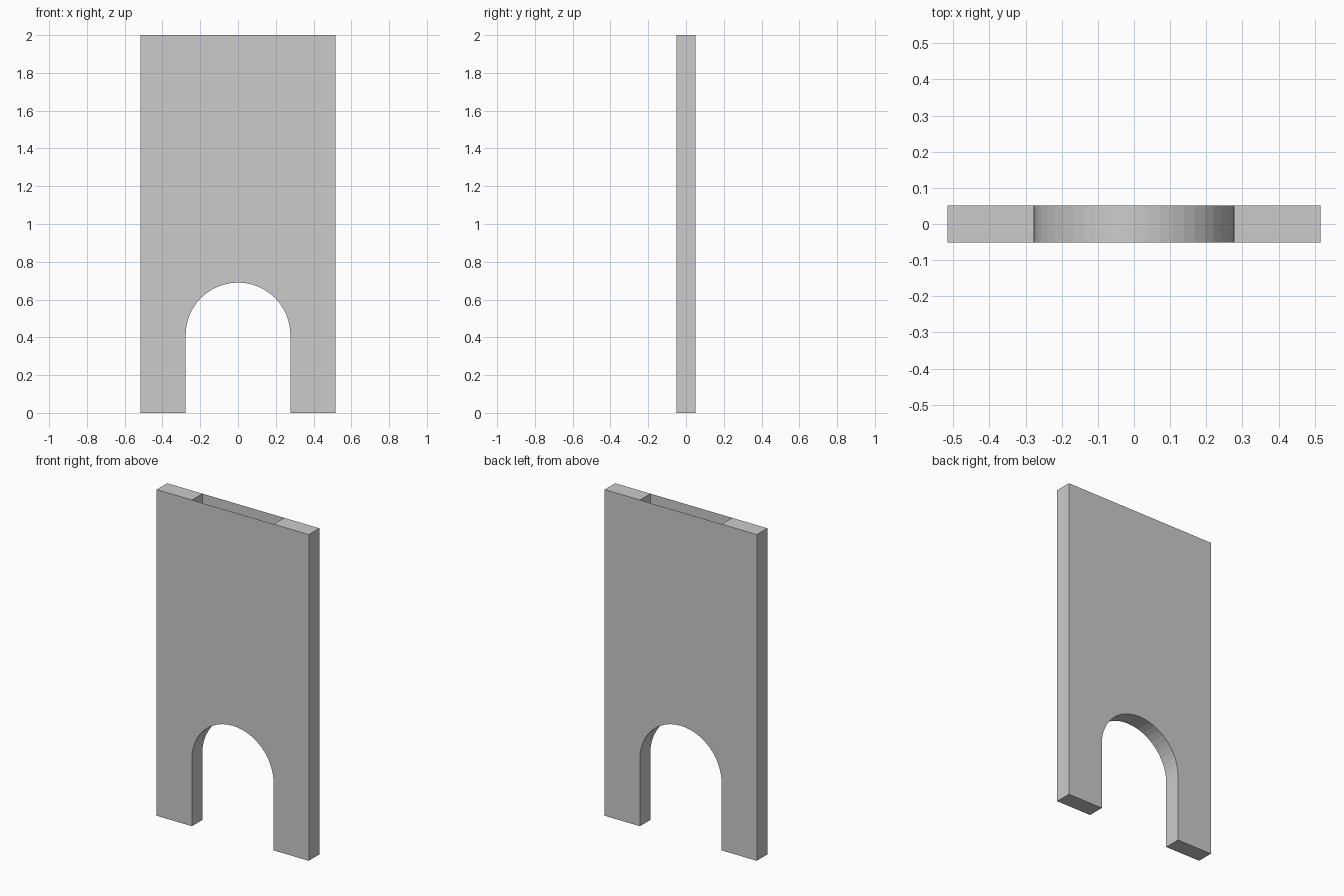
import bpy, bmesh
from math import pi, cos, sin

if "Cube" in bpy.data.objects:
    bpy.data.objects.remove(bpy.data.objects["Cube"])

W, R, D, H = 0.516, 0.277, 0.051, 2.0   # half width, arch radius, half depth, height
SPRING, SEGS = 0.413, 24                # arch spring height, arch segments

# Front outline, counter-clockwise, including the arched doorway
arch = [(R * cos(pi - pi * i / SEGS), SPRING + R * sin(pi * i / SEGS))
        for i in range(SEGS + 1)]
outline = ([(-W, 0), (-R, 0)] + arch +
           [(R, 0), (W, 0), (W, H), (R, H), (-R, H), (-W, H)])

bm = bmesh.new()
front = [bm.verts.new((x, -D, z)) for x, z in outline]
back = [bm.verts.new((x, D, z)) for x, z in outline]
n = len(outline)

# Front and back panels
bm.faces.new(front)
bm.faces.new(back[::-1])

# Edge faces: jambs, arch soffit, sides and caps; the top is open over the arch
open_top = n - 3
for i in range(n):
    j = (i + 1) % n
    if i != open_top:
        bm.faces.new((front[i], back[i], back[j], front[j]))

# Inner walls of the hollow above the arch
left_spring, right_spring = 2, 2 + SEGS
right_top, left_top = n - 3, n - 2
bm.faces.new((front[left_spring], back[left_spring], back[left_top], front[left_top]))
bm.faces.new((front[right_top], back[right_top], back[right_spring], front[right_spring]))

mesh = bpy.data.meshes.new("arched_wall")
bm.to_mesh(mesh)
bm.free()
wall = bpy.data.objects.new("arched_wall", mesh)
bpy.context.collection.objects.link(wall)
